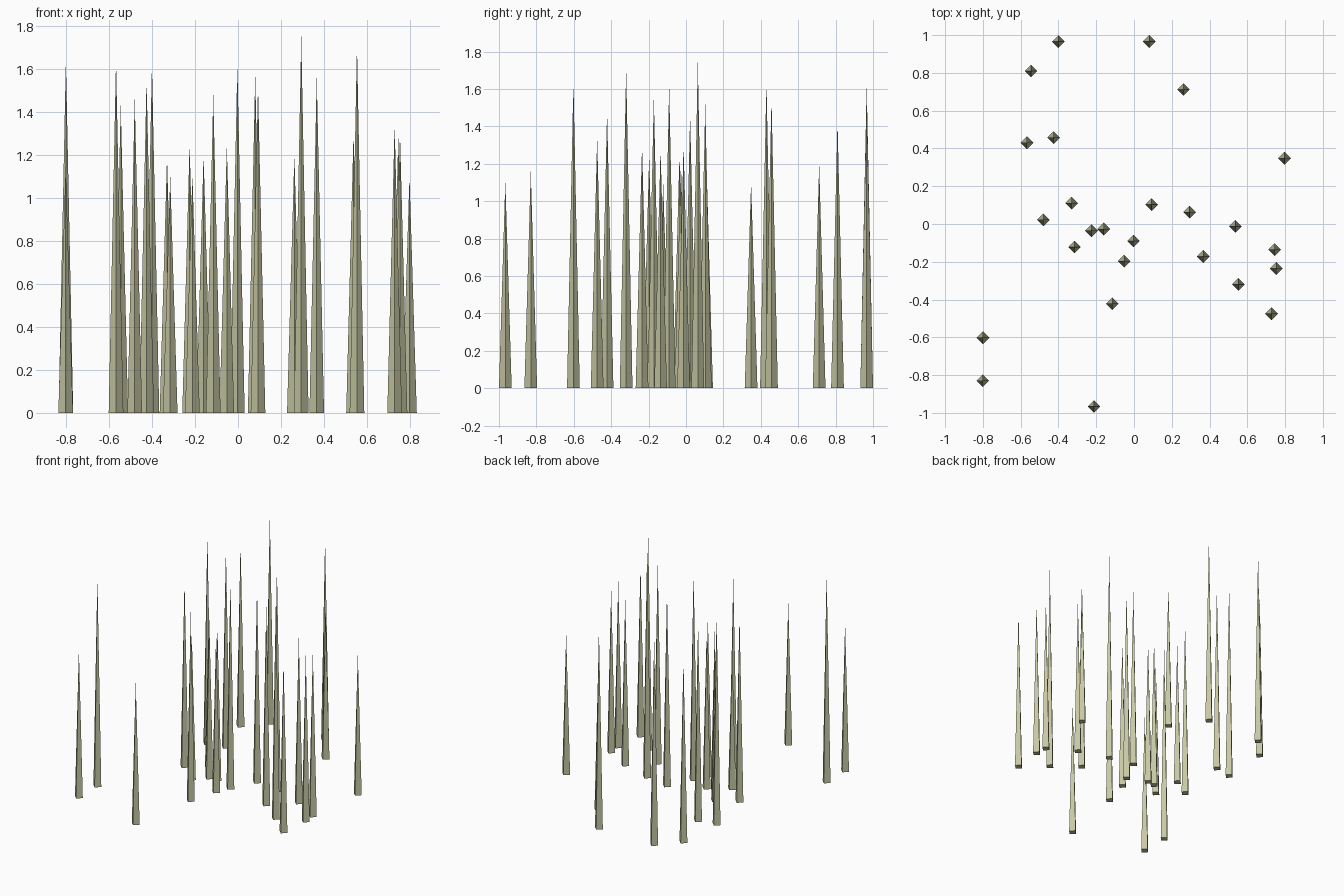
import bpy
import bmesh
from mathutils import Matrix

default = bpy.data.objects.get("Cube")
if default:
    bpy.data.objects.remove(default, do_unlink=True)

RADIUS = 0.034


def make_material(name, colour):
    material = bpy.data.materials.new(name)
    material.use_nodes = True
    material.diffuse_color = colour
    shader = next(n for n in material.node_tree.nodes if n.type == "BSDF_PRINCIPLED")
    shader.inputs["Base Color"].default_value = colour
    return material


def make_spike_mesh(material):
    """Four-sided spike of unit height, standing on the ground, corners on the axes."""
    mesh = bpy.data.meshes.new("spike_mesh")
    bm = bmesh.new()
    bmesh.ops.create_cone(bm, cap_ends=True, cap_tris=False, segments=4,
                          radius1=RADIUS, radius2=0, depth=1,
                          matrix=Matrix.Translation((0, 0, 0.5)))
    # Merge the tip into a single point
    bmesh.ops.remove_doubles(bm, verts=bm.verts[:], dist=0.001)
    bmesh.ops.recalc_face_normals(bm, faces=bm.faces[:])
    bm.to_mesh(mesh)
    bm.free()
    mesh.materials.append(material)
    return mesh


# Scattered spikes: x, y, height
SPIKES = [
    (-.4, .966, 1.62), (.08, .966, 1.57), (-.545, .81, 1.43),
    (.262, .712, 1.2), (-.567, .43, 1.64), (-.425, .457, 1.55),
    (.797, .348, 1.1), (-.33, .11, 1.19), (-.48, .022, 1.46),
    (-.225, -.035, 1.25), (-.16, -.027, 1.2), (-.315, -.122, 1.1),
    (.093, .103, 1.52), (.294, .063, 1.75), (-.003, -.09, 1.62),
    (-.052, -.197, 1.24), (.366, -.172, 1.56), (.537, -.013, 1.3),
    (.745, -.136, 1.28), (.753, -.235, 1.3), (.553, -.32, 1.71),
    (.728, -.475, 1.34), (-.115, -.422, 1.48), (-.8, -.602, 1.64),
    (-.801, -.83, 1.16), (-.212, -.966, 1.11),
]

olive = make_material("pale_olive", (0.57, 0.58, 0.37, 1))
spike_mesh = make_spike_mesh(olive)
for index, (x, y, height) in enumerate(SPIKES, start=1):
    spike = bpy.data.objects.new(f"spike_{index}", spike_mesh)
    spike.location = (x, y, 0)
    spike.scale = (1, 1, height)
    bpy.context.collection.objects.link(spike)
